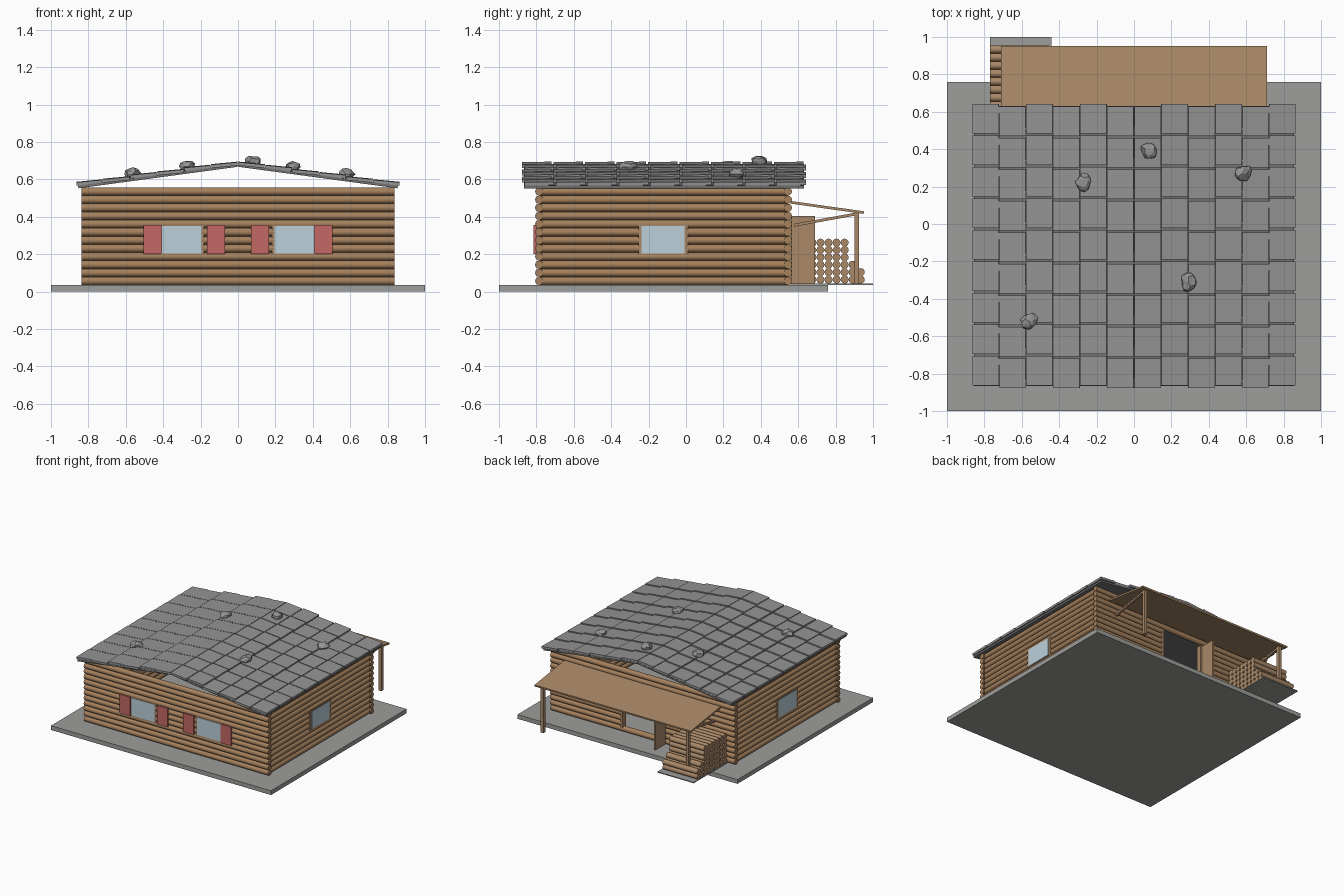
import bpy, bmesh, math, random
from mathutils import Matrix, Vector

cube = bpy.data.objects.get("Cube")
if cube:
    bpy.data.objects.remove(cube, do_unlink=True)
random.seed(4)


def material(name, rgb):
    m = bpy.data.materials.new(name)
    m.use_nodes = True
    m.diffuse_color = (*rgb, 1)
    m.node_tree.nodes["Principled BSDF"].inputs["Base Color"].default_value = (*rgb, 1)
    return m


STONE = material("stone grey", (0.34, 0.34, 0.33))
SLATE = material("slate grey", (0.30, 0.30, 0.30))
DARK = material("dark slate", (0.17, 0.17, 0.17))
WOOD = material("log brown", (0.38, 0.22, 0.11))
PLANK = material("plank brown", (0.40, 0.25, 0.14))
RED = material("shutter red", (0.55, 0.14, 0.13))
GLASS = material("pale glass", (0.50, 0.63, 0.70))


def box(bm, lo, hi):
    """Axis-aligned box between two corners."""
    lo, hi = Vector(lo), Vector(hi)
    mat = Matrix.Translation((lo + hi) / 2) @ Matrix.Diagonal((*(hi - lo), 1))
    bmesh.ops.create_cube(bm, size=1, matrix=mat)


def tilted_box(bm, centre, size, ry=0.0, rx=0.0):
    mat = (Matrix.Translation(centre) @ Matrix.Rotation(ry, 4, 'Y')
           @ Matrix.Rotation(rx, 4, 'X') @ Matrix.Diagonal((*size, 1)))
    bmesh.ops.create_cube(bm, size=1, matrix=mat)


def log(bm, start, end, radius):
    """Round log between two points."""
    a, b = Vector(start), Vector(end)
    turn = (b - a).to_track_quat('Z', 'Y').to_matrix().to_4x4()
    bmesh.ops.create_cone(bm, cap_ends=True, segments=12, radius1=radius, radius2=radius,
                          depth=(b - a).length, matrix=Matrix.Translation((a + b) / 2) @ turn)


def finish(name, bm, mat, smooth=False):
    me = bpy.data.meshes.new(name)
    bm.to_mesh(me)
    bm.free()
    me.materials.append(mat)
    ob = bpy.data.objects.new(name, me)
    bpy.context.collection.objects.link(ob)
    if smooth:
        bpy.ops.object.select_all(action='DESELECT')
        ob.select_set(True)
        bpy.context.view_layer.objects.active = ob
        bpy.ops.object.shade_smooth_by_angle(angle=math.radians(40))
    return ob


def boxes(name, mat, corner_pairs):
    bm = bmesh.new()
    for lo, hi in corner_pairs:
        box(bm, lo, hi)
    return finish(name, bm, mat)


# Ground slab
SLAB = 0.035
boxes("ground_slab", STONE, [((-1, -1, 0), (1, 0.76, SLAB))])

# Log walls, with a doorway left in the back wall
ROWS, PITCH = 12, 0.0435
R = PITCH / 2
FRONT, BACK, SIDE, END = -0.785, 0.545, 0.81, 0.838
DOOR, DOOR_TOP = 0.19, 0.41
front, back, sides = bmesh.new(), bmesh.new(), bmesh.new()
for i in range(ROWS):
    z = SLAB + R + i * PITCH
    log(front, (-END, FRONT, z), (END, FRONT, z), R)
    if 0 < i and z < DOOR_TOP:
        for s in (-1, 1):
            log(back, (s * DOOR, BACK, z), (s * END, BACK, z), R)
    else:
        log(back, (-END, BACK, z), (END, BACK, z), R)
    for s in (-1, 1):
        log(sides, (s * SIDE, FRONT, z), (s * SIDE, BACK, z), R)
finish("front_wall", front, WOOD, True)
finish("back_wall", back, WOOD, True)
finish("side_walls", sides, WOOD, True)

# Windows and shutters
LOW, HIGH = 0.205, 0.35
frames, panes, shutters = [], [], []
for s in (-1, 1):
    x = s * 0.3
    frames.append(((x - 0.117, FRONT - 0.02, LOW - 0.008), (x + 0.117, FRONT + 0.024, HIGH + 0.008)))
    panes.append(((x - 0.105, FRONT - 0.023, LOW), (x + 0.105, FRONT - 0.019, HIGH)))
    for edge in (0.12, 0.46):
        c = s * (edge - 0.002)
        shutters.append(((c - 0.048, FRONT - 0.03, 0.2), (c + 0.048, FRONT - 0.015, 0.355)))
    a, b = sorted((s * (SIDE - 0.024), s * (SIDE + 0.024)))
    frames.append(((a, -0.255, LOW - 0.008), (b, 0.01, HIGH + 0.008)))
    a, b = sorted((s * (SIDE + 0.023), s * (SIDE + 0.027)))
    panes.append(((a, -0.237, LOW), (b, -0.008, HIGH)))
boxes("window_frames", PLANK, frames)
boxes("window_panes", GLASS, panes)
boxes("shutters", RED, shutters)

# Door frame and open door
jambs = [((s * DOOR - 0.01, BACK - 0.022, 0.07), (s * DOOR + 0.01, BACK + 0.022, DOOR_TOP))
         for s in (-1, 1)]
boxes("door_frame", PLANK, jambs)
boxes("open_door", PLANK, [((-0.208, 0.555, 0.04), (-0.192, 0.69, 0.405))])

# Roof: two sheets covered by overlapping slates
RIDGE, FALL = 0.70, 0.135
HALF, Y0, Y1 = 0.865, -0.875, 0.64
ANGLE = math.atan(FALL)
COLS, LINES = 6, 9
w, d = HALF / COLS, (Y1 - Y0) / LINES
sheets, tiles = bmesh.new(), bmesh.new()
for s in (-1, 1):
    u = HALF / 2
    tilted_box(sheets, (s * (u - 0.004), (Y0 + Y1) / 2, RIDGE - FALL * u - 0.025),
               (HALF - 0.006, Y1 - Y0 - 0.02, 0.014), s * ANGLE)
    for i in range(COLS):
        u = (i + 0.5) * w
        shift = 0.007 if i % 2 else -0.007
        for j in range(LINES):
            y = Y0 + (j + 0.5) * d + shift
            tilted_box(tiles, (s * u, y, RIDGE - FALL * u - 0.011 + shift * 0.2),
                       (w - 0.002, d - 0.01, 0.018), s * (ANGLE - 0.04), 0.02)
finish("roof_sheets", sheets, DARK)
finish("roof_slates", tiles, SLATE)

# Loose stones weighing down the roof
rocks = bmesh.new()
for x, y in ((-0.27, 0.22), (0.08, 0.39), (0.58, 0.27), (0.29, -0.31), (-0.56, -0.52)):
    turn = Matrix.Rotation(random.uniform(0, 6), 4, 'Z')
    place = Matrix.Translation((x, y, RIDGE - FALL * abs(x) + 0.006))
    made = bmesh.ops.create_icosphere(rocks, subdivisions=2, radius=1)
    for v in made["verts"]:
        v.co *= random.uniform(0.8, 1.12)
        v.co = place @ turn @ Vector((v.co.x * 0.05, v.co.y * 0.042, v.co.z * 0.032))
finish("roof_stones", rocks, SLATE)

# Porch canopy on posts and braces
canopy = bmesh.new()
tilt = math.atan2(0.055, 0.39)
tilted_box(canopy, (0, 0.755, 0.45), (1.42, 0.395, 0.014), 0, -tilt)
finish("porch_canopy", canopy, PLANK)
braces = bmesh.new()
for s in (-1, 1):
    x = s * 0.66
    box(braces, (x - 0.013, 0.9, 0.04), (x + 0.013, 0.926, 0.425))
    tilted_box(braces, (x, 0.745, 0.385), (0.018, 0.34, 0.015), 0, math.atan2(0.06, 0.33))
finish("porch_posts_and_braces", braces, PLANK)

# Stacked firewood on a thin plate
boxes("woodpile_plate", STONE, [((-0.77, 0.56, SLAB), (-0.44, 1.0, 0.043))])
pile = bmesh.new()
r = 0.0215
for column, height in enumerate((6, 6, 6, 6, 6, 6, 6, 3, 2)):
    for level in range(height):
        y, z = 0.59 + column * 2 * r, 0.043 + r + level * 0.0395
        log(pile, (-0.77, y, z), (-0.455, y, z), r)
finish("firewood_stack", pile, PLANK, True)
